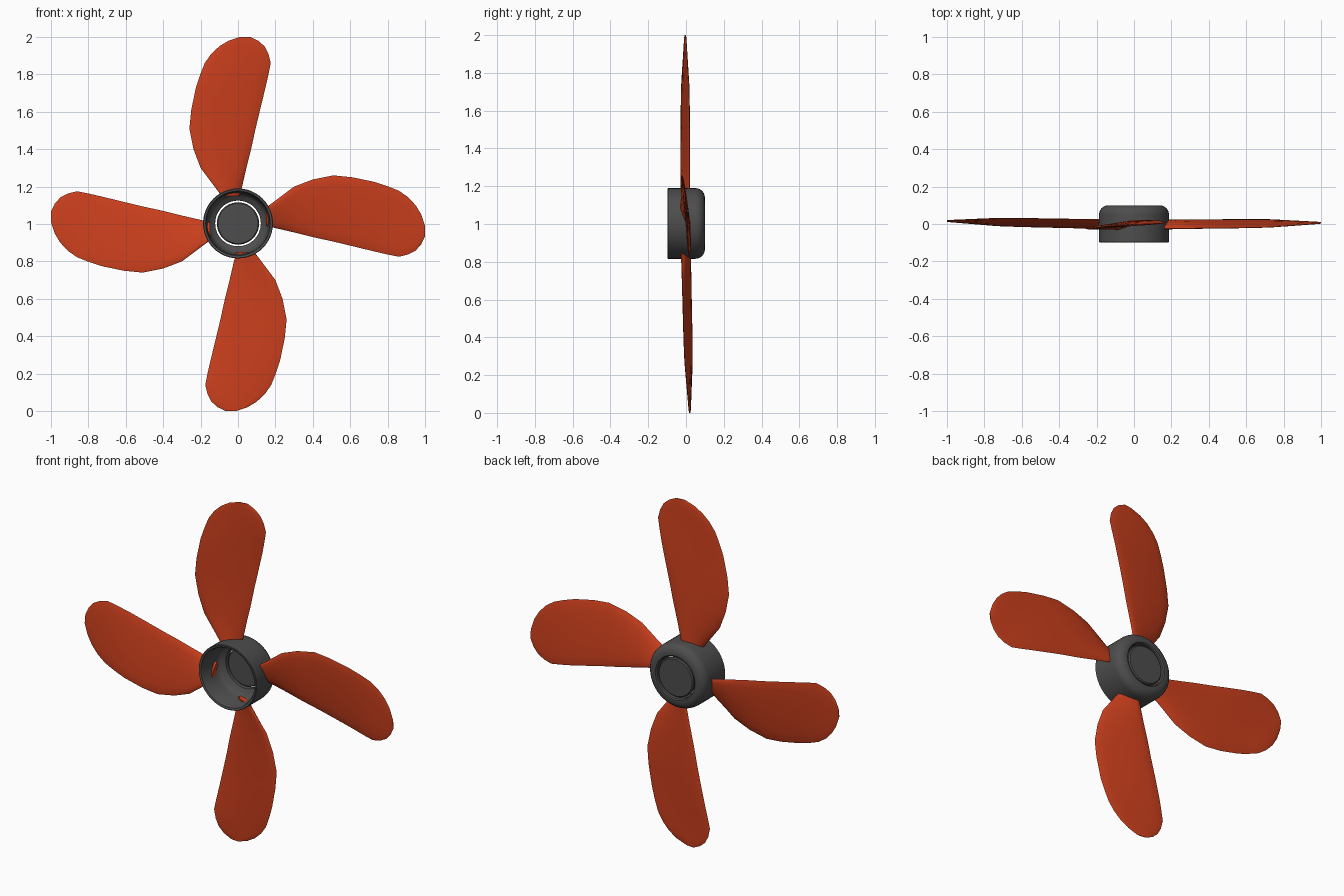
import bpy, math
from mathutils import Matrix, Vector

if "Cube" in bpy.data.objects:
    bpy.data.objects.remove(bpy.data.objects["Cube"])


def make_object(name, verts, faces, angle=35):
    mesh = bpy.data.meshes.new(name)
    mesh.from_pydata(verts, [], faces)
    mesh.update()
    ob = bpy.data.objects.new(name, mesh)
    bpy.context.collection.objects.link(ob)
    bpy.ops.object.select_all(action='DESELECT')
    ob.select_set(True)
    bpy.context.view_layer.objects.active = ob
    bpy.ops.object.mode_set(mode='EDIT')
    bpy.ops.mesh.select_all(action='SELECT')
    bpy.ops.mesh.normals_make_consistent(inside=False)
    bpy.ops.object.mode_set(mode='OBJECT')
    bpy.ops.object.shade_smooth_by_angle(angle=math.radians(angle))
    return ob


def lathe(name, profile, closed, z, steps=48):
    """Spin (radius, y) points round the y axis; an open profile gets end caps."""
    n = len(profile)
    verts = [(r * math.cos(a), y, z + r * math.sin(a))
             for a in (2 * math.pi * s / steps for s in range(steps))
             for r, y in profile]
    faces = []
    for s in range(steps):
        t = (s + 1) % steps
        for i in range(n if closed else n - 1):
            j = (i + 1) % n
            faces.append((s * n + i, s * n + j, t * n + j, t * n + i))
    if not closed:
        faces.append([s * n for s in range(steps)])
        faces.append([s * n + n - 1 for s in range(steps)])
    return make_object(name, verts, faces)


red = bpy.data.materials.new("blade_red")
red.diffuse_color = (0.6, 0.05, 0.012, 1)
red.use_nodes = True
red.node_tree.nodes["Principled BSDF"].inputs["Base Color"].default_value = red.diffuse_color
grey = bpy.data.materials.new("hub_grey")
grey.diffuse_color = (0.075, 0.075, 0.075, 1)
grey.use_nodes = True
grey.node_tree.nodes["Principled BSDF"].inputs["Base Color"].default_value = grey.diffuse_color

# Hub: open cup with a rounded back edge and a hole in its floor
corner = [(0.137 + 0.05 * math.cos(a), 0.05 + 0.05 * math.sin(a))
          for a in (math.pi / 2 * k / 6 for k in range(7))]
hub_profile = ([(0.187, -0.095)] + corner +
               [(0.128, 0.1), (0.122, 0.094), (0.122, 0.062), (0.128, 0.056),
                (0.145, 0.05), (0.158, 0.035), (0.163, 0.015),
                (0.168, -0.085), (0.173, -0.095), (0.184, -0.098)])
hub = lathe("hub", hub_profile, True, 1.003)

# Cap disc sitting in the hub hole with a thin gap round it
cap = lathe("hub_cap", [(0.107, 0.066), (0.113, 0.072), (0.113, 0.09), (0.107, 0.096)],
            False, 1.003)
for ob in (hub, cap):
    ob.data.materials.append(grey)

# Blade sections: distance from hub centre, leading edge, trailing edge, half thickness
sections = [(0.15, -0.088, 0.008, 0.017), (0.20, -0.125, 0.022, 0.015),
            (0.30, -0.200, 0.045, 0.013), (0.40, -0.238, 0.070, 0.012),
            (0.51, -0.260, 0.094, 0.011), (0.61, -0.250, 0.118, 0.010),
            (0.73, -0.225, 0.147, 0.009), (0.80, -0.202, 0.163, 0.008),
            (0.86, -0.178, 0.175, 0.007), (0.91, -0.143, 0.163, 0.006),
            (0.95, -0.100, 0.142, 0.005), (0.98, -0.050, 0.108, 0.004),
            (1.00, 0.010, 0.065, 0.002)]
HALF = 8  # steps across the chord


def blade(name, angle, lean):
    verts, n = [], 2 * HALF
    turn = Matrix.Rotation(angle, 3, 'Y')
    for v, lead, trail, thick in sections:
        pitch = 0.044 * min(1, (1.06 - v) / 0.36)
        for k in range(n):
            a = 2 * math.pi * k / n
            t = 0.5 - 0.5 * math.cos(a)
            y = pitch * (t - 0.5) - 0.004 + thick * math.sin(a) + lean * v
            verts.append(turn @ Vector((lead + t * (trail - lead), y, v)) + Vector((0, 0, 1)))
    faces = [(s * n + k, s * n + (k + 1) % n, (s + 1) * n + (k + 1) % n, (s + 1) * n + k)
             for s in range(len(sections) - 1) for k in range(n)]
    faces += [list(range(n)), list(range(len(verts) - n, len(verts)))]
    ob = make_object(name, verts, faces, 40)
    ob.data.materials.append(red)


# Four blades, each leaning back a little differently
for i, (side, lean) in enumerate([("top", 0.0), ("right", 0.01),
                                  ("bottom", 0.024), ("left", 0.02)]):
    blade("blade_" + side, i * math.pi / 2, lean)
